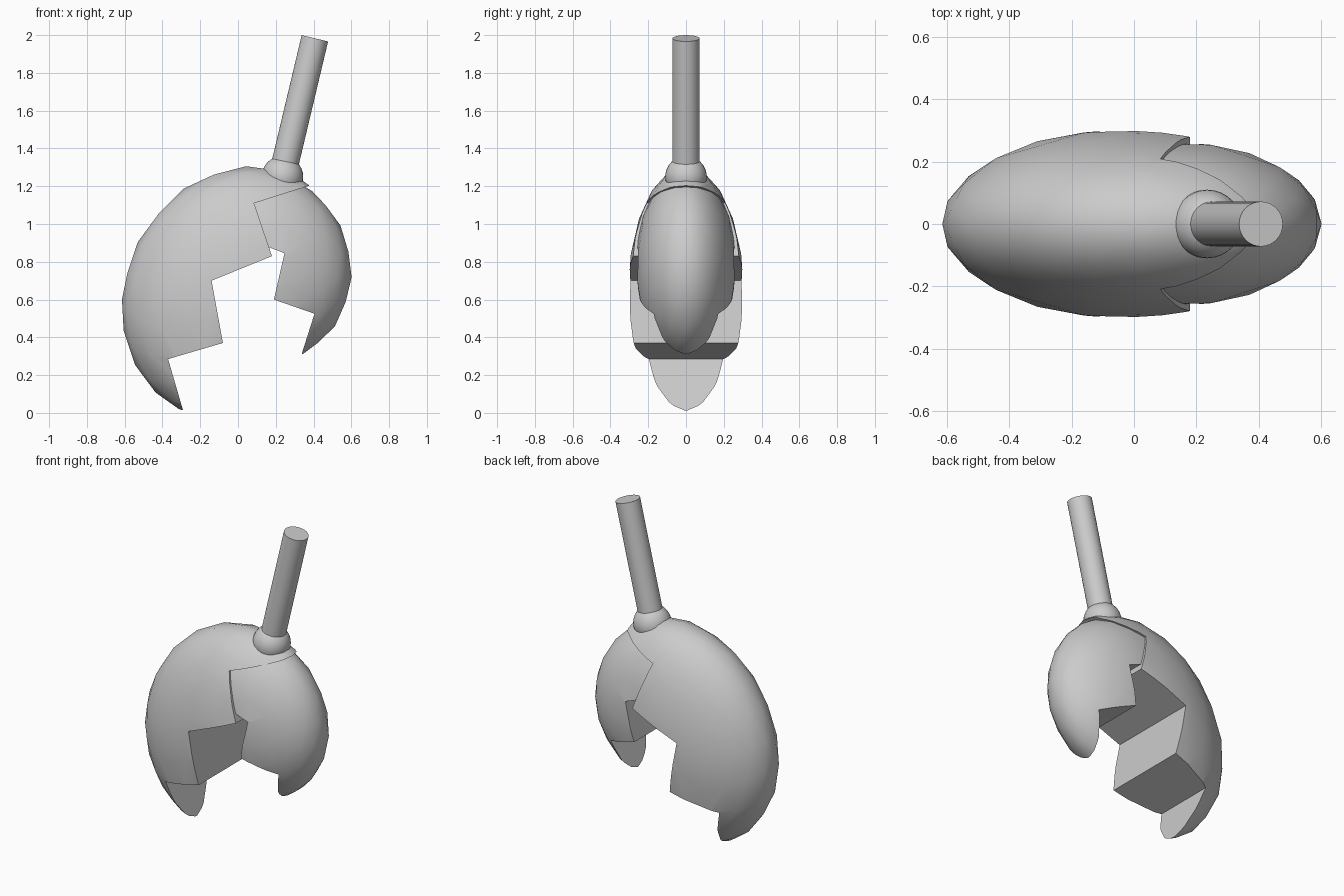
import bpy, bmesh
from math import radians
from mathutils import Matrix, Vector

if "Cube" in bpy.data.objects:
    bpy.data.objects.remove(bpy.data.objects["Cube"])


def finish(ob, angle=35):
    bpy.ops.object.select_all(action='DESELECT')
    ob.select_set(True)
    bpy.context.view_layer.objects.active = ob
    bpy.ops.object.shade_smooth_by_angle(angle=radians(angle))
    return ob


def from_bmesh(name, bm):
    bmesh.ops.recalc_face_normals(bm, faces=bm.faces)
    me = bpy.data.meshes.new(name)
    bm.to_mesh(me)
    bm.free()
    ob = bpy.data.objects.new(name, me)
    bpy.context.collection.objects.link(ob)
    return ob


def prism(name, outline, depth=0.6):
    """Front-view outline (x, z) extruded through y."""
    bm = bmesh.new()
    face = bm.faces.new([bm.verts.new((x, -depth, z)) for x, z in outline])
    res = bmesh.ops.extrude_face_region(bm, geom=[face])
    verts = [v for v in res['geom'] if isinstance(v, bmesh.types.BMVert)]
    bmesh.ops.translate(bm, verts=verts, vec=(0, 2 * depth, 0))
    return from_bmesh(name, bm)


def jaw(name, centre, radii, tilt, outline):
    """Tilted ellipsoid trimmed to a zigzag outline."""
    bm = bmesh.new()
    bmesh.ops.create_icosphere(bm, subdivisions=3, radius=1)
    mat = (Matrix.Translation((centre[0], 0, centre[1]))
           @ Matrix.Rotation(radians(tilt), 4, 'Y')
           @ Matrix.Diagonal((*radii, 1)))
    bmesh.ops.transform(bm, matrix=mat, verts=bm.verts)
    ob = from_bmesh(name, bm)
    cutter = prism(name + "_cutter", outline)
    cutter.hide_render = True
    mod = ob.modifiers.new("trim", 'BOOLEAN')
    mod.operation = 'INTERSECT'
    mod.solver = 'EXACT'
    mod.object = cutter
    bpy.context.view_layer.objects.active = ob
    bpy.ops.object.modifier_apply(modifier=mod.name)
    bpy.data.objects.remove(cutter)
    return finish(ob)


# large jaw on the left
jaw("large_jaw", (0.0, 0.635), (0.595, 0.307, 0.69), 27,
    [(-0.20, -0.30), (-0.37, 0.285), (-0.08, 0.37), (-0.14, 0.70), (0.18, 0.83),
     (0.085, 1.11), (0.70, 1.305), (0.70, 1.6), (-1, 1.6), (-1, -0.30)])

# small jaw on the right
jaw("small_jaw", (0.113, 0.773), (0.482, 0.267, 0.515), -27,
    [(0.27, 0.10), (0.405, 0.525), (0.19, 0.60), (0.246, 0.845), (0.03, 0.93),
     (0.09, 1.165), (-0.50, 1.37), (-0.50, 1.6), (1, 1.6), (1, 0.10)])

# pivot ball
bpy.ops.mesh.primitive_uv_sphere_add(segments=32, ring_count=16, radius=0.11,
                                     location=(0.235, 0, 1.25))
ball = bpy.context.object
ball.name = "pivot_ball"
finish(ball)

# leaning handle rod
bottom, top = Vector((0.235, 0, 1.26)), Vector((0.407, 0, 1.983))
axis = top - bottom
bpy.ops.mesh.primitive_cylinder_add(vertices=32, radius=0.072, depth=axis.length,
                                    location=(bottom + top) / 2,
                                    rotation=axis.to_track_quat('Z', 'Y').to_euler())
rod = bpy.context.object
rod.name = "handle_rod"
finish(rod)
